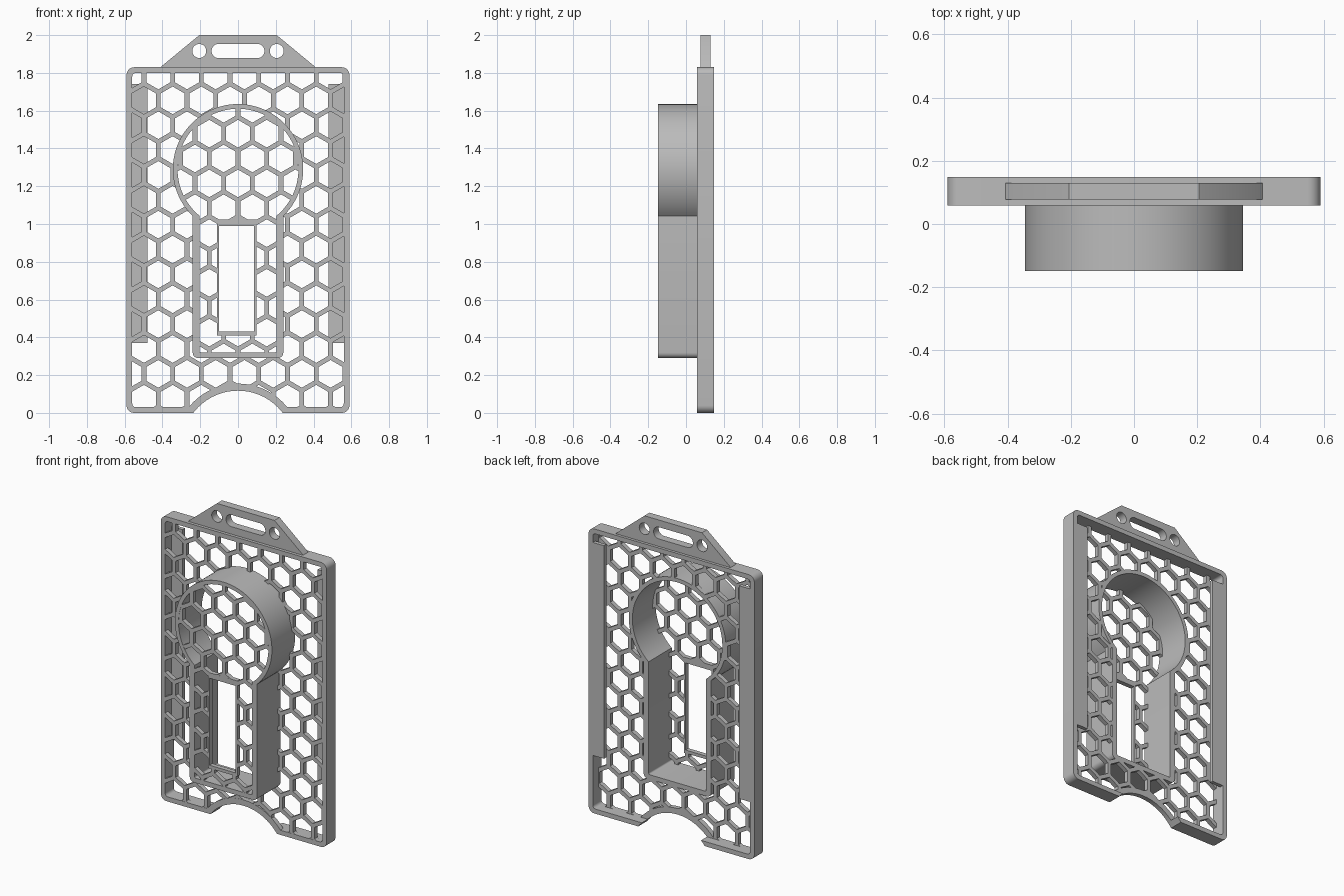
import bpy, bmesh
from math import sin, cos, pi, radians, sqrt, asin

cube = bpy.data.objects.get("Cube")
if cube:
    bpy.data.objects.remove(cube, do_unlink=True)

# Single plastic colour
grey = bpy.data.materials.new("light grey plastic")
grey.use_nodes = True
tone = (0.5, 0.5, 0.5, 1)
grey.diffuse_color = tone
grey.node_tree.nodes["Principled BSDF"].inputs["Base Color"].default_value = tone

BACK, FRONT = 0.148, 0.058        # tray depth range
SKIN = 0.03                       # thickness of the perforated sheets
NOSE = -0.148                     # front of the raised housing
HEAD_Z = 1.29                     # centre of the round housing head
PITCH, HEX_R = 0.152, 0.0733
ROW = PITCH * sqrt(3) / 2


def prisms(name, outlines, y0, y1):
    """Extrude closed (x, z) outlines from y0 to y1 into one object."""
    bm = bmesh.new()
    for pts in outlines:
        face = bm.faces.new([bm.verts.new((x, y0, z)) for x, z in pts])
        out = bmesh.ops.extrude_face_region(bm, geom=[face])
        verts = [g for g in out["geom"] if isinstance(g, bmesh.types.BMVert)]
        bmesh.ops.translate(bm, verts=verts, vec=(0, y1 - y0, 0))
    bmesh.ops.recalc_face_normals(bm, faces=bm.faces)
    mesh = bpy.data.meshes.new(name)
    bm.to_mesh(mesh)
    bm.free()
    mesh.materials.append(grey)
    obj = bpy.data.objects.new(name, mesh)
    bpy.context.collection.objects.link(obj)
    return obj


def cut(obj, outlines, operation='DIFFERENCE'):
    """Boolean an object with outlines running through its whole depth."""
    tool = prisms("cutter", outlines, -1, 1)
    tool.hide_render = True
    mod = obj.modifiers.new("cut", 'BOOLEAN')
    mod.operation, mod.solver, mod.object = operation, 'EXACT', tool
    deps = bpy.context.evaluated_depsgraph_get()
    mesh = bpy.data.meshes.new_from_object(obj.evaluated_get(deps))
    obj.modifiers.clear()
    obj.data = mesh
    bpy.data.objects.remove(tool, do_unlink=True)


def arc(cx, cz, r, a0, a1, n):
    return [(cx + r * cos(a0 + (a1 - a0) * i / n),
             cz + r * sin(a0 + (a1 - a0) * i / n)) for i in range(n + 1)]


def circle(cx, cz, r, n=64):
    return arc(cx, cz, r, 0, 2 * pi, n)[:-1]


def box(x0, x1, z0, z1):
    return [(x0, z0), (x1, z0), (x1, z1), (x0, z1)]


def rounded(x0, x1, z0, z1, r):
    pts = []
    for k, (x, z) in enumerate([(x1 - r, z1 - r), (x0 + r, z1 - r),
                                (x0 + r, z0 + r), (x1 - r, z0 + r)]):
        pts += arc(x, z, r, k * pi / 2, (k + 1) * pi / 2, 6)
    return pts


def keyhole(r, w, z0, corner):
    """Round head merging into a straight stem with rounded foot."""
    a = asin(w / r)
    pts = arc(0, HEAD_Z, r, -pi / 2 + a, 3 * pi / 2 - a, 72)
    pts += arc(-w + corner, z0 + corner, corner, pi, 1.5 * pi, 5)
    pts += arc(w - corner, z0 + corner, corner, -pi / 2, 0, 5)
    return pts


def hexagons(x0, z0, rows, cols):
    """Staggered honeycomb of pointed-top hexagons around (x0, z0)."""
    cells = []
    for j in rows:
        for i in cols:
            cx = x0 + (i + (j % 2) / 2) * PITCH
            cz = z0 + j * ROW
            cells.append([(cx + HEX_R * cos(radians(60 * k + 30)),
                           cz + HEX_R * sin(radians(60 * k + 30)))
                          for k in range(6)])
    return cells


outer_key = keyhole(0.345, 0.24, 0.29, 0.03)
inner_key = keyhole(0.32, 0.205, 0.32, 0.01)
arch = circle(0, -0.18, 0.2975)

# Perforated tray sheet
sheet = prisms("tray_sheet", [rounded(-0.58, 0.58, 0.01, 1.82, 0.035)],
               FRONT + 0.001, FRONT + SKIN)
cut(sheet, hexagons(-0.042, 0.075, range(-1, 15), range(-5, 6)))
cut(sheet, [keyhole(0.335, 0.23, 0.30, 0.03)])
cut(sheet, [arch])

# Tray rim with thumb arch
rim = prisms("tray_rim", [rounded(-0.59, 0.59, 0, 1.83, 0.04)], FRONT, BACK)
cut(rim, [rounded(-0.56, 0.56, 0.03, 1.80, 0.02)])
cut(rim, [arch])

# Solid band around the thumb arch
band = prisms("arch_band", [circle(0, -0.18, 0.335)], FRONT, FRONT + SKIN)
cut(band, [arch])
cut(band, [box(-1, 1, 0.005, 1)], 'INTERSECT')

# Retaining lips on the back edges
for side, s in (("left", 1), ("right", -1)):
    x0, x1 = sorted((s * 0.48, s * 0.575))
    prisms(side + "_retaining_lip", [box(x0, x1, 0.37, 1.74)],
           BACK - 0.025, BACK - 0.0005)

# Raised housing wall
wall = prisms("housing_wall", [outer_key], NOSE, FRONT + SKIN)
cut(wall, [inner_key])

# Perforated housing front with window
window = box(-0.1, 0.086, 0.43, 0.99)
face = prisms("housing_front", [keyhole(0.335, 0.225, 0.30, 0.02)],
              NOSE + 0.001, NOSE + SKIN)
cut(face, hexagons(0, HEAD_Z - 0.075, range(-8, 5), range(-3, 4)))
cut(face, [window])

# Window frame
frame = prisms("window_frame", [box(-0.112, 0.098, 0.41, 1.025)],
               NOSE + 0.0005, NOSE + SKIN)
cut(frame, [window])

# Strap tab with slot and two round holes
tab = prisms("strap_tab", [[(-0.41, 1.825), (0.41, 1.825), (0.405, 1.835),
                           (0.205, 2.0), (-0.205, 2.0), (-0.405, 1.835)]],
             0.078, 0.13)
cut(tab, [rounded(-0.14, 0.14, 1.878, 1.954, 0.0375),
          circle(-0.205, 1.916, 0.037, 32), circle(0.205, 1.916, 0.037, 32)])

# Smooth curved walls, keep hard edges crisp
bpy.ops.object.select_all(action='DESELECT')
for obj in (rim, band, wall, tab, sheet, face):
    obj.select_set(True)
    bpy.context.view_layer.objects.active = obj
bpy.ops.object.shade_smooth_by_angle(angle=radians(30))
